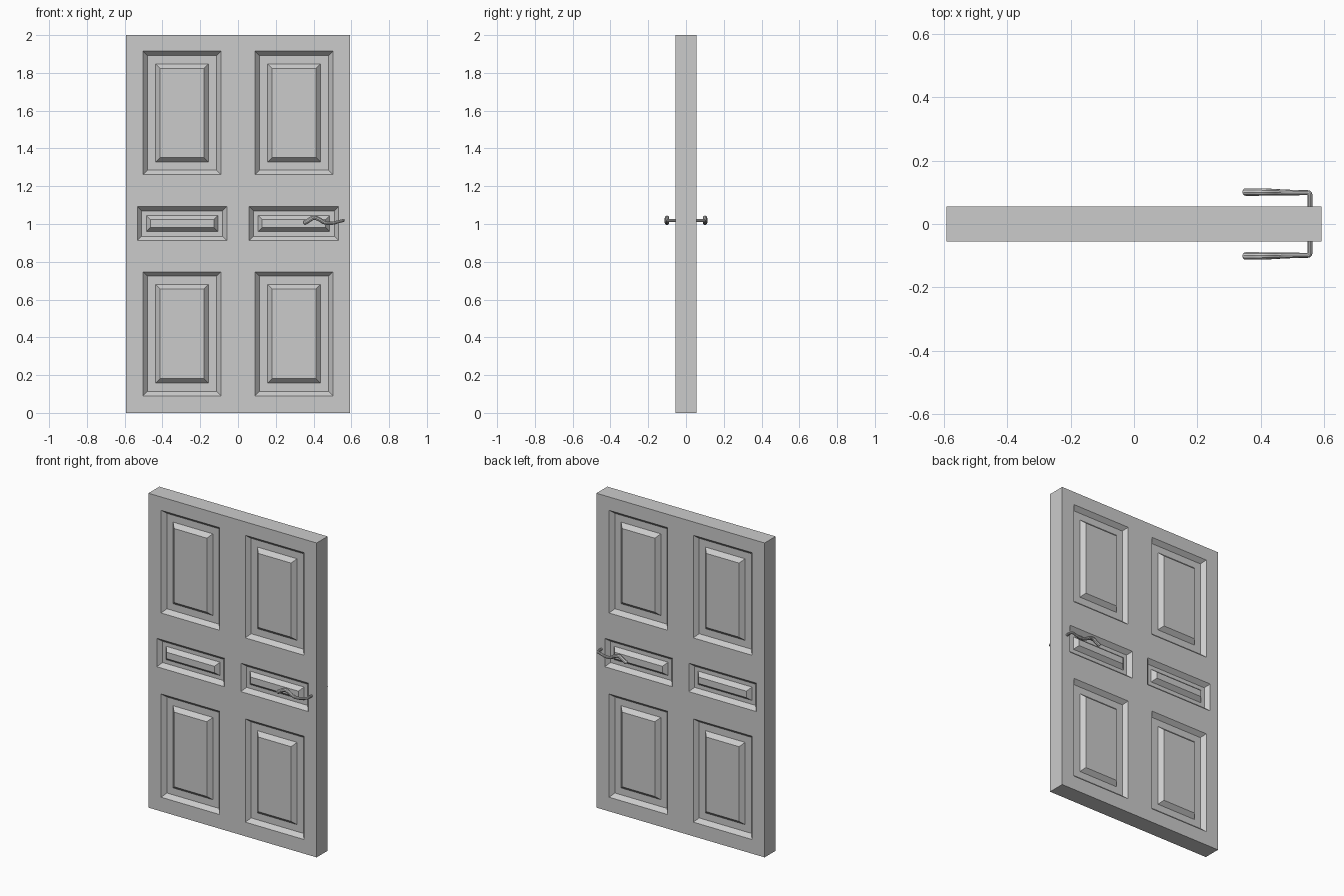
import bpy, bmesh
from mathutils import Vector

if "Cube" in bpy.data.objects:
    bpy.data.objects.remove(bpy.data.objects["Cube"])

HALF_W, HALF_T, HEIGHT, DEPTH = 0.592, 0.055, 2.0, 0.026

# Panels on the right half: x0, x1, z0, z1, insets of (recess floor, raise foot, raise top)
PANELS = [
    (0.09, 0.503, 0.09, 0.747, (0.023, 0.067, 0.091)),
    (0.058, 0.533, 0.912, 1.093, (0.023, 0.048, 0.070)),
    (0.09, 0.503, 1.262, 1.915, (0.023, 0.067, 0.091)),
]


def add_mirror(obj, axes):
    mod = obj.modifiers.new("mirror", 'MIRROR')
    mod.use_axis = axes
    mod.merge_threshold = 0.0005


def build_door():
    bm = bmesh.new()
    xs = sorted({0.0, HALF_W, *(v for p in PANELS for v in p[:2])})
    zs = sorted({0.0, HEIGHT, *(v for p in PANELS for v in p[2:4])})

    def face(pts):
        bm.faces.new([bm.verts.new(p) for p in pts])

    # Stiles and rails: grid cells outside the panels
    for xa, xb in zip(xs, xs[1:]):
        for za, zb in zip(zs, zs[1:]):
            cx, cz = (xa + xb) / 2, (za + zb) / 2
            if not any(p[0] < cx < p[1] and p[2] < cz < p[3] for p in PANELS):
                face([(x, -HALF_T, z) for x, z in
                      ((xa, za), (xb, za), (xb, zb), (xa, zb))])

    # Recessed panels with a raised field
    for x0, x1, z0, z1, insets in PANELS:
        def ring(i, d):
            y = -HALF_T + d
            return [(x0 + i, y, z0 + i), (x1 - i, y, z0 + i),
                    (x1 - i, y, z1 - i), (x0 + i, y, z1 - i)]
        rings = [ring(0, 0)] + [ring(i, d) for i, d in zip(insets, (DEPTH, DEPTH, 0))]
        mids = [(x, -HALF_T) for x in xs if x0 < x < x1]
        for n, (a, b) in enumerate(zip(rings, rings[1:])):
            for k in range(4):
                j = (k + 1) % 4
                extra = []
                if n == 0 and k == 0:
                    extra = [(x, y, z0) for x, y in mids]
                elif n == 0 and k == 2:
                    extra = [(x, y, z1) for x, y in reversed(mids)]
                face([a[k], *extra, a[j], b[j], b[k]])
        face(rings[-1])
    bmesh.ops.remove_doubles(bm, verts=bm.verts[:], dist=1e-5)

    # Door edges back to the middle plane
    rim = [e for e in bm.edges if e.is_boundary
           and not all(v.co.x < 1e-6 for v in e.verts)]
    out = bmesh.ops.extrude_edge_only(bm, edges=rim)
    for v in out["geom"]:
        if isinstance(v, bmesh.types.BMVert):
            v.co.y = 0
    bm.normal_update()
    for f in bm.faces:
        outward = (f.calc_center_median() - Vector((0, 0, 1)))
        wrong = f.normal.y > 0 if abs(f.normal.y) > 0.1 else f.normal.dot(outward) < 0
        if wrong:
            f.normal_flip()

    me = bpy.data.meshes.new("door_panel")
    bm.to_mesh(me)
    bm.free()
    obj = bpy.data.objects.new("door_panel", me)
    bpy.context.collection.objects.link(obj)
    add_mirror(obj, (True, True, False))


def build_handle():
    # Wavy lever: x, y, z, radius, swept from the spindle to the rounded tip
    path = [
        (0.556, -0.045, 1.018, 0.008), (0.556, -0.070, 1.018, 0.008),
        (0.556, -0.092, 1.018, 0.008), (0.554, -0.099, 1.018, 0.008),
        (0.535, -0.099, 1.013, 0.008), (0.500, -0.099, 1.003, 0.009),
        (0.460, -0.100, 1.004, 0.010), (0.430, -0.101, 1.026, 0.011),
        (0.400, -0.101, 1.036, 0.012), (0.375, -0.101, 1.020, 0.012),
        (0.360, -0.101, 1.010, 0.012), (0.350, -0.101, 1.006, 0.012),
        (0.346, -0.101, 1.004, 0.009), (0.345, -0.101, 1.0035, 0.001),
    ]
    cu = bpy.data.curves.new("handle", 'CURVE')
    cu.dimensions = '3D'
    cu.bevel_depth = 1.0
    cu.bevel_resolution = 3
    cu.use_fill_caps = True
    sp = cu.splines.new('NURBS')
    sp.points.add(len(path) - 1)
    for pt, (x, y, z, r) in zip(sp.points, path):
        pt.co = (x, y, z, 1)
        pt.radius = r
    sp.order_u = 3
    sp.use_endpoint_u = True
    sp.resolution_u = 4
    obj = bpy.data.objects.new("door_handles", cu)
    bpy.context.collection.objects.link(obj)
    bpy.ops.object.select_all(action='DESELECT')
    obj.select_set(True)
    bpy.context.view_layer.objects.active = obj
    bpy.ops.object.convert(target='MESH')
    obj = bpy.context.object
    bpy.ops.object.shade_smooth_by_angle()
    # Same lever on the back
    add_mirror(obj, (False, True, False))


build_door()
build_handle()
